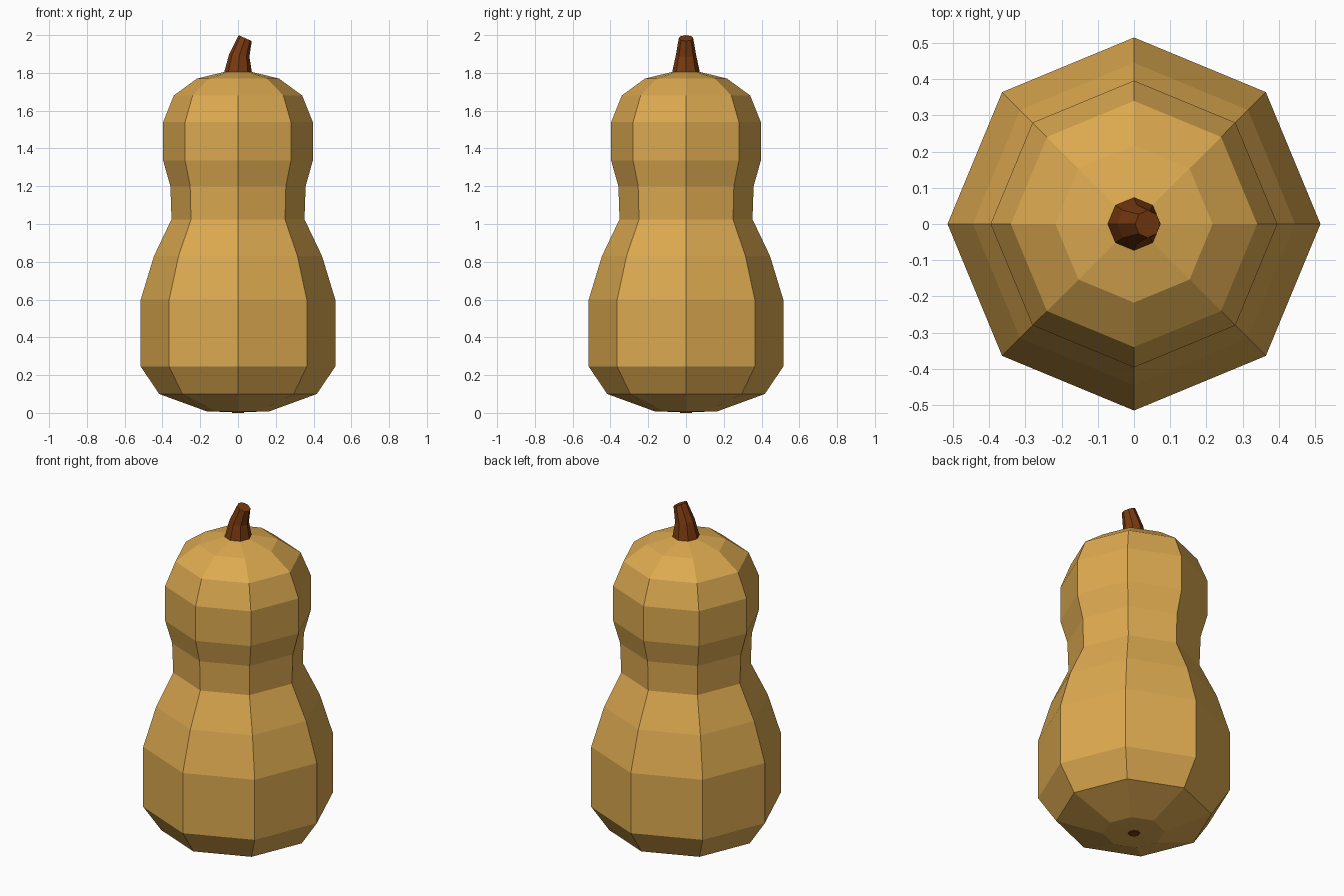
import bpy, bmesh, math
from mathutils import Vector

if "Cube" in bpy.data.objects:
    bpy.data.objects.remove(bpy.data.objects["Cube"])

SIDES = 8


def material(name, rgb):
    m = bpy.data.materials.new(name)
    m.diffuse_color = (*rgb, 1.0)
    m.use_nodes = True
    m.node_tree.nodes["Principled BSDF"].inputs["Base Color"].default_value = m.diffuse_color
    return m


def loft(name, rings, mat):
    """Skin eight-sided rings given as (x, z, radius, tilt) and cap both ends."""
    bm = bmesh.new()
    loops = []
    for x, z, r, tilt in rings:
        loop = []
        for i in range(SIDES):
            a = 2 * math.pi * i / SIDES
            u = r * math.cos(a)
            loop.append(bm.verts.new(Vector((x + u * math.cos(tilt),
                                             r * math.sin(a),
                                             z - u * math.sin(tilt)))))
        loops.append(loop)
    for low, high in zip(loops, loops[1:]):
        for i in range(SIDES):
            j = (i + 1) % SIDES
            bm.faces.new((low[i], low[j], high[j], high[i]))
    bm.faces.new(loops[0][::-1])
    bm.faces.new(loops[-1])
    bmesh.ops.recalc_face_normals(bm, faces=bm.faces)
    mesh = bpy.data.meshes.new(name)
    bm.to_mesh(mesh)
    bm.free()
    mesh.materials.append(mat)
    ob = bpy.data.objects.new(name, mesh)
    bpy.context.collection.objects.link(ob)
    return ob


skin = material("tan skin", (0.72, 0.40, 0.08))
bark = material("brown stem", (0.19, 0.042, 0.005))

# Squash body: radius and height up the waisted profile
profile = [(0.03, 0.004), (0.165, 0.008), (0.417, 0.10), (0.515, 0.245),
           (0.515, 0.60), (0.445, 0.83), (0.352, 1.025), (0.358, 1.20),
           (0.396, 1.335), (0.396, 1.54), (0.34, 1.68), (0.217, 1.77),
           (0.06, 1.808)]
loft("squash_body", [(0, z, r, 0) for r, z in profile], skin)

# Bent, tapering stem leaning to +x
loft("stem", [(0, 1.80, 0.074, 0), (0.007, 1.893, 0.054, 0.15),
              (0.038, 1.984, 0.038, 0.42)], bark)

# Small blossom scar underneath
loft("blossom_scar", [(0, 0.0, 0.03, 0), (0, 0.005, 0.033, 0)], bark)
